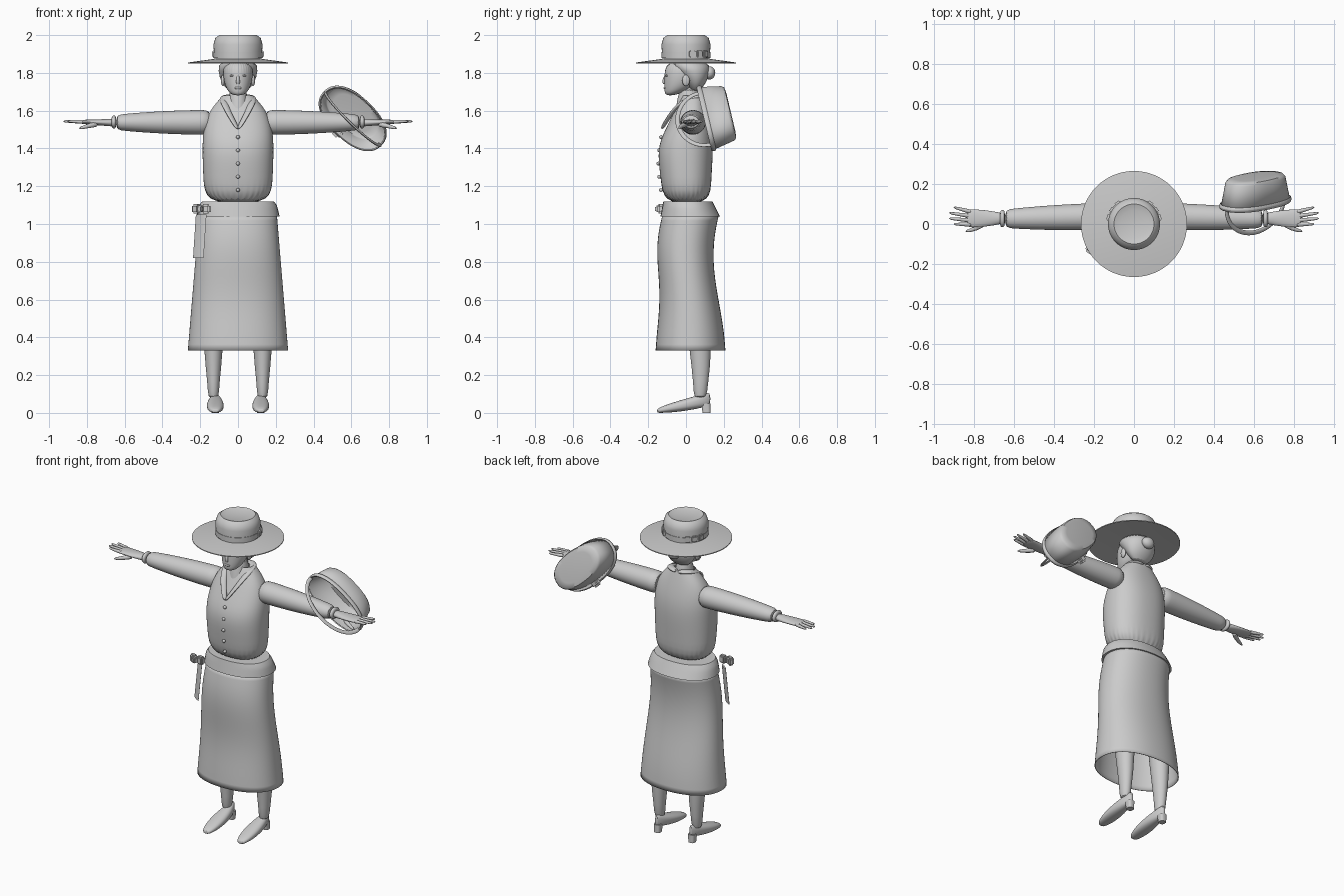
import bpy, bmesh, math
from math import sin, cos, pi, tau, radians
from mathutils import Vector, Matrix

if "Cube" in bpy.data.objects:
    bpy.data.objects.remove(bpy.data.objects["Cube"])

GREY = bpy.data.materials.new("plain_grey")
GREY.use_nodes = True
GREY.diffuse_color = (.6, .6, .6, 1)
GREY.node_tree.nodes["Principled BSDF"].inputs["Base Color"].default_value = GREY.diffuse_color
X, Y, Z = Vector((1, 0, 0)), Vector((0, 1, 0)), Vector((0, 0, 1))


def mix(a, b, t):
    return a + (b - a) * t


def steps(count):
    """Evenly spaced values from zero to one."""
    return [i / (count - 1) for i in range(count)]


def finish(name, bm, mirror=False, subdiv=0, thick=0):
    """Turn a bmesh into a shaded, optionally mirrored object."""
    bmesh.ops.recalc_face_normals(bm, faces=bm.faces)
    mesh = bpy.data.meshes.new(name)
    bm.to_mesh(mesh)
    bm.free()
    mesh.materials.append(GREY)
    part = bpy.data.objects.new(name, mesh)
    bpy.context.collection.objects.link(part)
    bpy.ops.object.select_all(action='DESELECT')
    part.select_set(True)
    bpy.context.view_layer.objects.active = part
    bpy.ops.object.shade_smooth_by_angle(angle=radians(50))
    if subdiv:
        smooth = part.modifiers.new("Smooth", 'SUBSURF')
        smooth.levels = smooth.render_levels = subdiv
    if thick:
        part.modifiers.new("Thickness", 'SOLIDIFY').thickness = thick
    if mirror:
        part.modifiers.new("Mirror", 'MIRROR')


def ring(centre, u, v, ru, rv, count=32, power=2):
    """Points of a superellipse around a centre."""
    def rounded(value):
        return math.copysign(abs(value) ** (2 / power), value)
    angles = [tau * i / count for i in range(count)]
    return [Vector(centre) + u * ru * rounded(cos(a)) + v * rv * rounded(sin(a)) for a in angles]


def loft(name, rings, caps=(True, True), **options):
    """Skin a list of equal rings."""
    bm = bmesh.new()
    rows = [[bm.verts.new(p) for p in points] for points in rings]
    for low, high in zip(rows, rows[1:]):
        for i in range(len(low)):
            bm.faces.new((low[i - 1], low[i], high[i], high[i - 1]))
    for row, cap in zip((rows[0], rows[-1]), caps):
        if cap:
            bm.faces.new(row)
    finish(name, bm, **options)


def upright(name, rows, x=0, power=2, **options):
    """Loft upwards from rows of height, half width, front and back."""
    loft(name, [ring((x, (front + back) / 2, z), X, Y, half, (back - front) / 2, power=power)
                for z, half, front, back in rows], **options)


def turned(name, profile, **options):
    """Round part from pairs of height and radius."""
    loft(name, [ring((0, 0, z), X, Y, r, r, 64) for z, r in profile], **options)


def tube(name, path, start, end, flat=1, side=Z, **options):
    """Tapered tube along a path, flattened across its side direction."""
    path = [Vector(p) for p in path]
    rings = []
    for i, t in enumerate(steps(len(path))):
        along = (path[min(i + 1, len(path) - 1)] - path[max(i - 1, 0)]).normalized()
        across = along.cross(side).normalized()
        radius = mix(start, end, t)
        rings.append(ring(path[i], across, across.cross(along), radius, radius * flat, 12))
    loft(name, rings, **options)


def placed(centre, size, turn=0, axis='Z'):
    return (Matrix.Translation(centre) @ Matrix.Rotation(radians(turn), 4, axis)
            @ Matrix.Diagonal((*size, 1)))


def box(name, centre, size, turn=0, axis='Z', **options):
    bm = bmesh.new()
    bmesh.ops.create_cube(bm, size=1, matrix=placed(centre, size, turn, axis))
    bmesh.ops.bevel(bm, geom=bm.edges[:], offset=min(size) / 4, segments=2, affect='EDGES')
    finish(name, bm, **options)


def ball(name, centre, size, **options):
    bm = bmesh.new()
    bmesh.ops.create_uvsphere(bm, u_segments=20, v_segments=12, radius=1, matrix=placed(centre, size))
    finish(name, bm, **options)


# Hat: crown with a sunken top, flat brim, band and side bows
turned("hat_crown", ((1.87, .125), (1.95, .13), (1.985, .12), (2, .1), (1.99, .07)))
turned("hat_brim", ((1.86, .1), (1.85, .265), (1.855, .265), (1.875, .12)))
turned("hat_band", ((1.88, .12), (1.88, .13), (1.91, .13), (1.91, .12)))
for turn in (15, 33, 51):
    out = Vector((cos(radians(turn)), sin(radians(turn)), 0))
    box("hat_bow", out * .13 + Z * 1.9, (.02, .035, .035), turn, mirror=True)

# Head, features, hair and bun
upright("head", ((1.68, .03, -.11, -.06), (1.71, .06, -.115, .02), (1.77, .08, -.115, .07),
                 (1.87, .08, -.11, .09)), subdiv=2)
tube("nose", ((0, -.1, 1.8), (0, -.12, 1.76), (0, -.11, 1.74)), .006, .013, side=X, subdiv=1)
ball("lips", (0, -.11, 1.72), (.02, .008, .007))
ball("eye", (.03, -.1, 1.785), (.015, .01, .006), mirror=True)
ball("ear", (.08, 0, 1.76), (.01, .02, .03), mirror=True)
upright("hair", ((1.7, .05, .03, .07), (1.75, .09, 0, .11), (1.81, .107, -.05, .13),
                 (1.87, .1, -.115, .12)), subdiv=1)
ball("hair_bun", (0, .125, 1.8), (.04, .03, .035))
upright("neck", ((1.5, .07, -.09, .07), (1.6, .055, -.05, .08), (1.74, .05, -.04, .07)), subdiv=1)

# Bodice with buttons and an open collar
upright("bodice", ((1.1, .175, -.12, .13), (1.25, .185, -.135, .135), (1.4, .19, -.155, .145),
                   (1.5, .185, -.11, .14), (1.6, .155, -.06, .115), (1.68, .08, -.02, .09)),
        power=2.3, caps=(True, False), subdiv=2)
tube("collar", ((0, .09, 1.67), (.08, .07, 1.68), (.08, -.03, 1.65), (.04, -.09, 1.57), (0, -.13, 1.5)),
     .025, .015, flat=.5, mirror=True, subdiv=2)
for t in steps(5):
    ball("button", (0, -.132 - .014 * sin(pi * t), mix(1.18, 1.46, t)), (.01, .01, .01))

# Waistband, and a flared skirt that sways in at the back
upright("waistband", [(mix(1.12, 1.04, t), mix(.19, .22, t ** .5), mix(-.12, -.135, t), mix(.14, .18, t))
                      for t in steps(5)], power=2.2)
upright("skirt", [(mix(1.05, .33, t), mix(.207, .267, t),
                   mix(-.125, -.162, t) - .026 * sin(tau * t) * (1 - t),
                   mix(.175, .21, t) - .07 * sin(pi * t) * (1 - t)) for t in steps(12)],
        power=2.2, caps=(False, False), subdiv=1, thick=.004)

# Bow at the side of the waistband with a hanging tail
for x, turn in ((-.22, -35), (-.17, -10)):
    box("sash_loop", (x, -.13, 1.08), (.045, .035, .05), turn)
box("sash_knot", (-.195, -.14, 1.08), (.025, .045, .035), -25)
tube("sash_tail", ((-.195, -.1, 1.05), (-.21, -.115, .82)), .035, .035, flat=.14, side=Vector((3, 4, 0)))

# Legs and heeled shoes
upright("leg", ((.07, .03, .04, .11), (.15, .03, .04, .115), (.33, .052, .02, .14), (.9, .08, -.05, .13)),
        x=.13, mirror=True, subdiv=1)
shoe = []
for t in steps(12):
    width = .05 * sin(pi * mix(.03, .97, t)) ** .4 - .012 * t
    sole, top = .04 * t * t, .02 + .09 * t ** .8
    shoe.append(ring((.12, mix(-.155, .13, t), (sole + top) / 2), X, Z, width, (top - sole) / 2, power=2.4))
loft("shoe", shoe, mirror=True, subdiv=1)
upright("shoe_heel", ((0, .02, .088, .13), (.05, .022, .08, .13)), x=.12, power=3, mirror=True)

# Sleeves with gathered cuffs
loft("sleeve", [ring((mix(.14, .65, t), mix(.038, .026, t), 1.538), Y, Z, mix(.068, .046, t * t),
                     mix(.066, .04, t * t)) for t in steps(10)], mirror=True, subdiv=1)
loft("cuff", [ring((mix(.645, .67, t), .027, 1.54), Y, Z, mix(.036, .044, sin(pi * t)),
                   mix(.027, .036, sin(pi * t))) for t in steps(5)], mirror=True, subdiv=1)

# Hands with spread fingers
loft("hand", [ring((mix(.65, .84, t), .028, mix(1.536, 1.541, t)), Y, Z, mix(.025, .045, sin(pi * t * .6)),
                   mix(.021, .01, t)) for t in steps(7)], mirror=True, subdiv=1)
for i in (-1.5, -.5, .5, 1.5):
    knuckle = Vector((.81, .028 - .021 * i, 1.541))
    tip = Vector((.93 - .012 * i * i, .042 - .028 * i, 1.544))
    tube("finger", [knuckle.lerp(tip, t) for t in steps(4)], .012, .006, mirror=True, subdiv=1)
tube("thumb", ((.74, .01, 1.53), (.79, -.025, 1.52), (.845, -.038, 1.505)), .017, .007,
     mirror=True, subdiv=1)

# Tilted oval basket hanging from the left forearm
AXIS = Vector((0, .97, .23)).normalized()
LONG = (X - Z - AXIS * AXIS.dot(X - Z)).normalized()
SHORT = AXIS.cross(LONG)
RIM = Vector((.607, .1, 1.557))


def oval(depth, scale):
    return ring(RIM + AXIS * depth, LONG, SHORT, .205 * scale, .117 * scale, 64, 2.3)


loft("basket", [oval(d, s) for d, s in ((0, 1), (.125, .86), (.138, .8), (.142, .6))],
     caps=(False, True), thick=.008)
loft("basket_rim", [oval(.008 + .013 * sin(a), 1 + .035 * cos(a)) for a in (tau * t for t in steps(9))],
     caps=(False, False))
tube("basket_handle", [RIM + LONG * .2 * cos(pi * t) - AXIS * .145 * sin(pi * t) for t in steps(32)],
     .012, .012, flat=.5, side=SHORT)
box("basket_clasp", RIM + SHORT * .115 + AXIS * .035, (.05, .04, .05), 45, 'Y')
